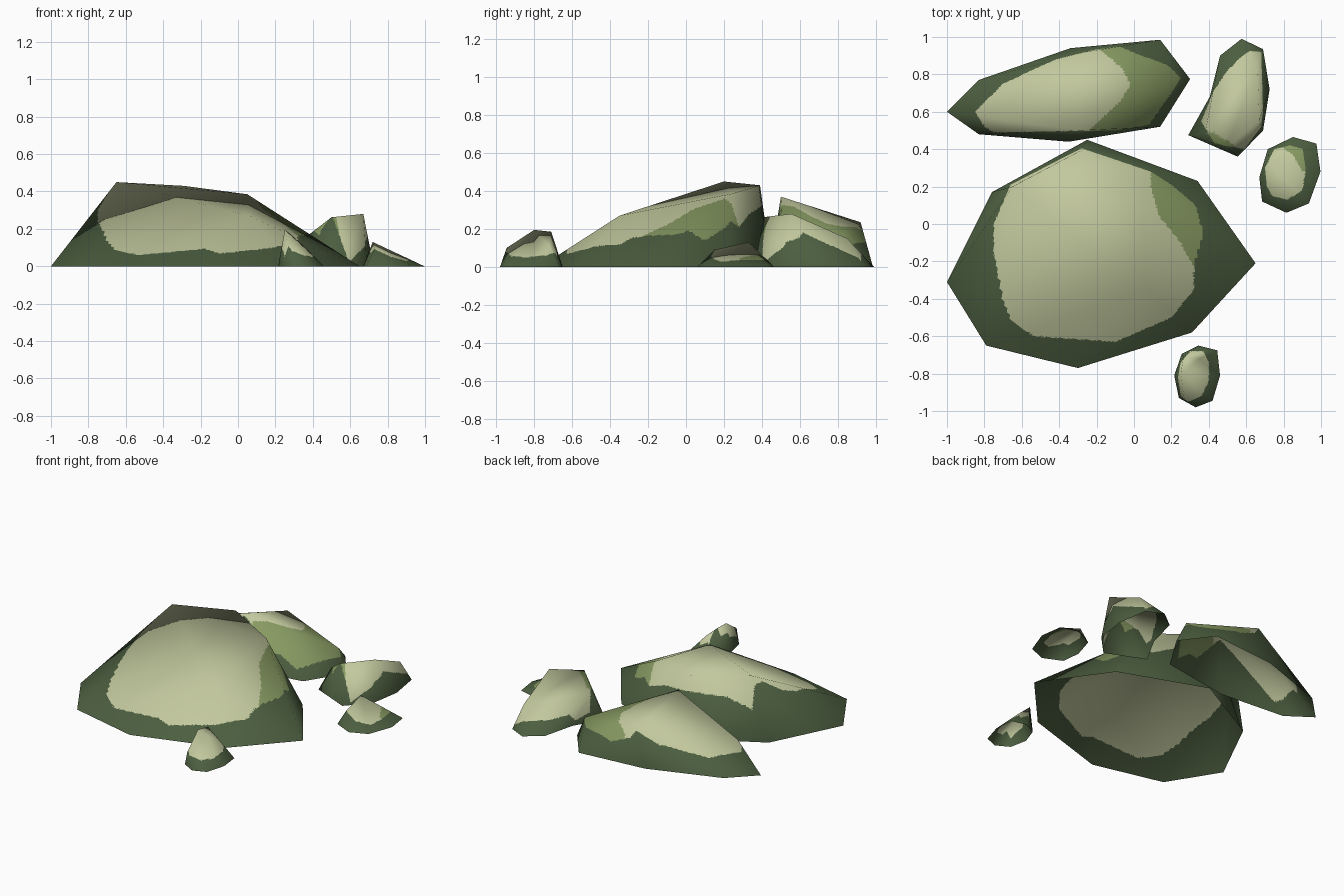
import bpy
import bmesh
from mathutils import Vector

cube = bpy.data.objects.get("Cube")
if cube:
    bpy.data.objects.remove(cube, do_unlink=True)


def make_material(name, rgb):
    mat = bpy.data.materials.new(name)
    mat.use_nodes = True
    colour = (*rgb, 1.0)
    mat.diffuse_color = colour
    mat.node_tree.nodes["Principled BSDF"].inputs["Base Color"].default_value = colour
    return mat


MATERIALS = [
    make_material("dark_moss", (0.072, 0.112, 0.051)),
    make_material("mid_moss", (0.24, 0.32, 0.12)),
    make_material("pale_stone", (0.54, 0.58, 0.34)),
]
DARK, MID, PALE = range(len(MATERIALS))


def inside(point, outline):
    """Even-odd test of a point against an outline seen from above."""
    hit = False
    previous = outline[-1]
    for corner in outline:
        if (corner[1] > point.y) != (previous[1] > point.y):
            t = (point.y - corner[1]) / (previous[1] - corner[1])
            if point.x < corner[0] + t * (previous[0] - corner[0]):
                hit = not hit
        previous = corner
    return hit


def rock_shell(base, peaks, dent):
    """Faceted hull over a ground outline and a few peaks, open underneath."""
    bm = bmesh.new()
    for x, y in base:
        bm.verts.new((x, y, 0))
    for peak in peaks:
        bm.verts.new(peak)
    bmesh.ops.convex_hull(bm, input=bm.verts[:])
    floor = [f for f in bm.faces if all(v.co.z < 0.001 for v in f.verts)]
    bmesh.ops.delete(bm, geom=floor, context="FACES")
    loose = [v for v in bm.verts if not v.link_faces]
    bmesh.ops.delete(bm, geom=loose, context="VERTS")
    if dent:
        # Push the nearest ground edge inwards to make a hollow flank
        target = Vector((*dent, 0))
        rim = [e for e in bm.edges if e.is_boundary]
        edge = min(rim, key=lambda e: ((e.verts[0].co + e.verts[1].co) / 2 - target).length)
        _, vert = bmesh.utils.edge_split(edge, edge.verts[0], 0.5)
        vert.co = target
        bmesh.ops.triangulate(bm, faces=bm.faces[:])
    bmesh.ops.recalc_face_normals(bm, faces=bm.faces[:])
    if sum(f.normal.z * f.calc_area() for f in bm.faces) < 0:
        bmesh.ops.reverse_faces(bm, faces=bm.faces[:])
    bm.normal_update()
    return bm


def make_rock(name, base, peaks, pale, mid=None, dent=None, steps=28):
    shell = rock_shell(base, peaks, dent)
    points, normals, faces, lookup = [], [], [], {}

    def add_point(corners, weights):
        co = sum((v.co * w for v, w in zip(corners, weights)), Vector())
        key = tuple(round(c, 5) for c in co)
        if key not in lookup:
            lookup[key] = len(points)
            points.append(co)
            normal = sum((v.normal * w for v, w in zip(corners, weights)), Vector())
            normals.append(normal.normalized())
        return lookup[key]

    # Divide each facet finely so the colour patches get clean borders
    for face in shell.faces:
        corners = face.verts[:]
        grid = {}
        for i in range(steps + 1):
            for j in range(steps + 1 - i):
                a, b = i / steps, j / steps
                grid[i, j] = add_point(corners, (1 - a - b, a, b))
        for i in range(steps):
            for j in range(steps - i):
                faces.append((grid[i, j], grid[i + 1, j], grid[i, j + 1]))
                if i + j < steps - 1:
                    faces.append((grid[i + 1, j], grid[i + 1, j + 1], grid[i, j + 1]))
    shell.free()

    mesh = bpy.data.meshes.new(name)
    mesh.from_pydata(points, [], faces)
    for mat in MATERIALS:
        mesh.materials.append(mat)
    for poly in mesh.polygons:
        poly.use_smooth = True
        if not inside(poly.center, pale):
            poly.material_index = DARK
        elif mid and inside(poly.center, mid):
            poly.material_index = MID
        else:
            poly.material_index = PALE
    # Soft shading follows the coarse facets
    mesh.normals_split_custom_set_from_vertices(normals)
    obj = bpy.data.objects.new(name, mesh)
    bpy.context.collection.objects.link(obj)


# Main boulder
make_rock(
    "large_boulder",
    base=[(-0.25, 0.45), (0.34, 0.23), (0.65, -0.21), (0.31, -0.58),
          (-0.3, -0.77), (-0.79, -0.65), (-1, -0.31), (-0.76, 0.17)],
    peaks=[(-0.65, 0.2, 0.45), (-0.29, 0.39, 0.43), (0.05, 0.24, 0.385), (0.06, -0.35, 0.27)],
    pale=[(-0.75, 0), (-0.75, -0.15), (-0.7, -0.4), (-0.66, -0.52), (-0.53, -0.6),
          (-0.1, -0.63), (0.2, -0.5), (0.32, -0.35), (0.32, -0.22), (0.37, -0.05),
          (0.33, 0.1), (0.2, 0.21), (0.09, 0.28), (-0.28, 0.405), (-0.66, 0.21)],
    mid=[(0.09, 0.3), (0.09, 0.2), (0.13, 0.05), (0.25, -0.1), (0.32, -0.23),
         (0.45, -0.1), (0.4, 0.3)],
    steps=40,
)

# Long boulder behind it
make_rock(
    "long_boulder",
    base=[(-1, 0.6), (-0.83, 0.77), (-0.34, 0.94), (0.14, 0.985),
          (0.3, 0.775), (0.14, 0.52), (-0.35, 0.44), (-0.83, 0.48)],
    peaks=[(-0.29, 0.5, 0.37), (-0.26, 0.92, 0.235), (-0.8, 0.57, 0.185), (0.23, 0.79, 0.15)],
    pale=[(-0.85, 0.6), (-0.8, 0.52), (-0.75, 0.49), (-0.1, 0.5), (0.08, 0.53),
          (0.2, 0.7), (0.25, 0.78), (0.18, 0.85), (0.04, 0.9), (-0.08, 0.95),
          (-0.22, 0.93), (-0.42, 0.88), (-0.7, 0.75)],
    mid=[(-0.18, 1), (-0.18, 0.93), (-0.06, 0.83), (-0.02, 0.74), (-0.08, 0.65),
         (-0.25, 0.49), (0.4, 0.4), (0.4, 1)],
    steps=36,
)

# Bent rock at the back corner
make_rock(
    "bent_rock",
    base=[(0.29, 0.475), (0.46, 0.9), (0.575, 0.99), (0.69, 0.935),
          (0.725, 0.72), (0.69, 0.5), (0.555, 0.36)],
    peaks=[(0.5, 0.41, 0.262), (0.67, 0.555, 0.28), (0.66, 0.85, 0.15), (0.38, 0.49, 0.17)],
    pale=[(0.36, 0.55), (0.43, 0.72), (0.5, 0.82), (0.58, 0.9), (0.62, 0.925),
          (0.68, 0.92), (0.69, 0.6), (0.68, 0.52), (0.59, 0.4), (0.43, 0.43)],
    mid=[(0.3, 0.45), (0.42, 0.49), (0.54, 0.42), (0.55, 0.3), (0.3, 0.3)],
    dent=(0.405, 0.68),
)

# Low rock on the side
make_rock(
    "low_rock",
    base=[(0.715, 0.4), (0.85, 0.465), (0.975, 0.43), (0.997, 0.28),
          (0.935, 0.11), (0.815, 0.06), (0.685, 0.12), (0.67, 0.25)],
    peaks=[(0.72, 0.33, 0.13), (0.73, 0.15, 0.09)],
    pale=[(0.7, 0.3), (0.75, 0.4), (0.83, 0.42), (0.9, 0.4), (0.92, 0.3),
          (0.9, 0.18), (0.82, 0.13), (0.74, 0.15), (0.71, 0.2)],
    mid=[(0.76, 0.43), (0.85, 0.37), (0.9, 0.28), (1, 0.3), (0.95, 0.5), (0.8, 0.5)],
)

# Small rock in front
make_rock(
    "small_rock",
    base=[(0.215, -0.81), (0.255, -0.695), (0.345, -0.65), (0.445, -0.675),
          (0.46, -0.81), (0.42, -0.945), (0.33, -0.98), (0.24, -0.93)],
    peaks=[(0.25, -0.8, 0.195), (0.265, -0.71, 0.185), (0.27, -0.945, 0.1), (0.35, -0.72, 0.11)],
    pale=[(0.235, -0.82), (0.25, -0.74), (0.3, -0.68), (0.37, -0.68), (0.4, -0.74),
          (0.4, -0.84), (0.36, -0.92), (0.29, -0.95), (0.25, -0.92)],
)
